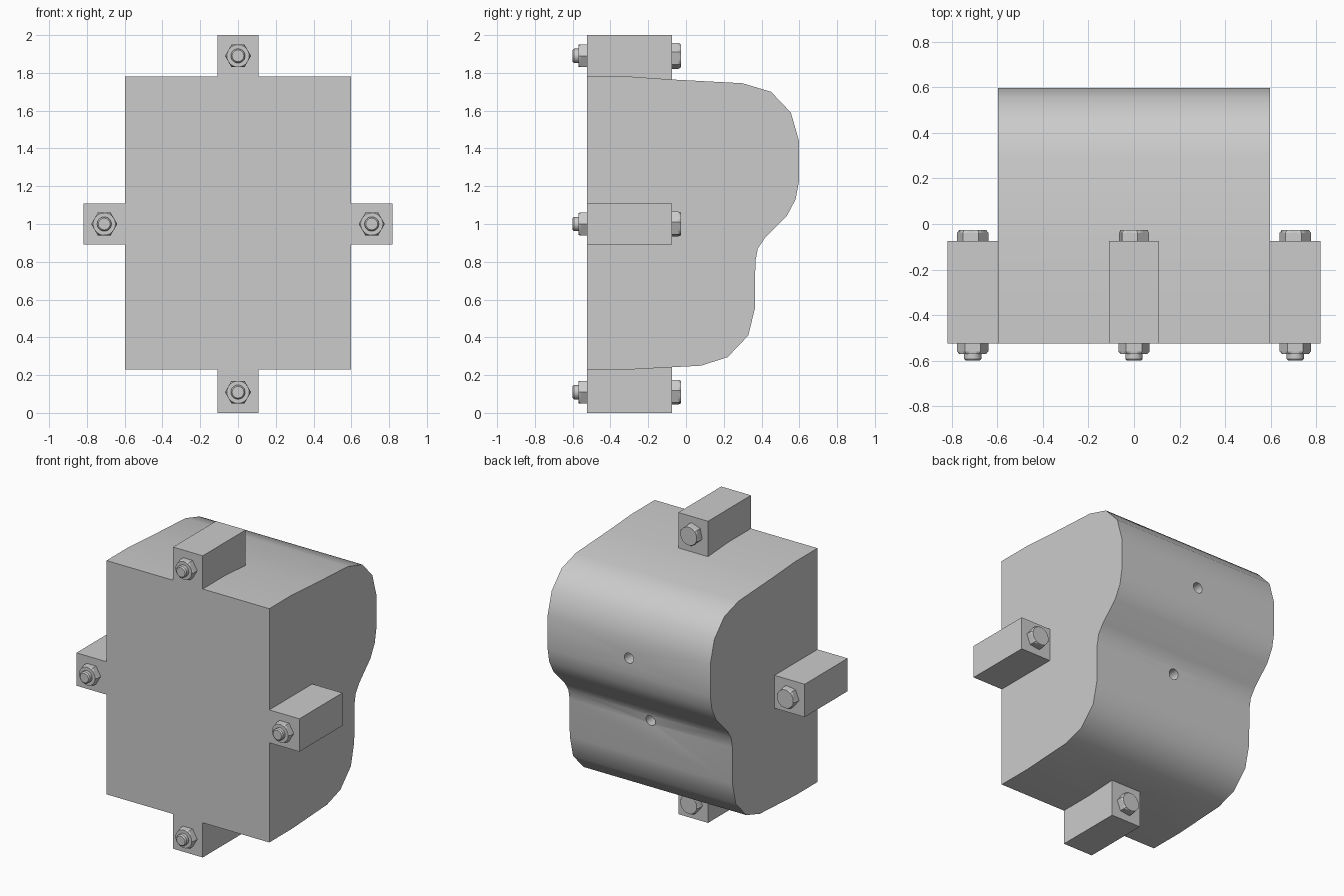
import bpy
import bmesh
from math import sin, cos, pi, radians

cube = bpy.data.objects.get("Cube")
if cube:
    bpy.data.objects.remove(cube, do_unlink=True)

grey = bpy.data.materials.new("Plain grey")
grey.use_nodes = True
grey.diffuse_color = (0.6, 0.6, 0.6, 1)
grey.node_tree.nodes["Principled BSDF"].inputs["Base Color"].default_value = (0.6, 0.6, 0.6, 1)

HALF_WIDTH = 0.597
FRONT, LUG_BACK = -0.525, -0.075


def loft(name, rings):
    """Skin a list of equal-length closed rings and cap both ends."""
    bm = bmesh.new()
    loops = [[bm.verts.new(p) for p in ring] for ring in rings]
    for a, b in zip(loops, loops[1:]):
        for i in range(len(a)):
            j = (i + 1) % len(a)
            bm.faces.new((a[i], a[j], b[j], b[i]))
    bm.faces.new(loops[0])
    bm.faces.new(loops[-1])
    bmesh.ops.recalc_face_normals(bm, faces=bm.faces)
    mesh = bpy.data.meshes.new(name)
    bm.to_mesh(mesh)
    bm.free()
    mesh.materials.append(grey)
    obj = bpy.data.objects.new(name, mesh)
    bpy.context.collection.objects.link(obj)
    return obj


def circle(x, y, z, r, n=24):
    return [(x + r * cos(2 * pi * i / n), y, z + r * sin(2 * pi * i / n)) for i in range(n)]


def hexagon(x, y, z, r, turn):
    """Hexagonal ring with four points per side, to blend into a circle."""
    points = []
    for i in range(24):
        a = 2 * pi * i / 24
        d = r * cos(pi / 6) / cos(a % (pi / 3) - pi / 6)
        points.append((x + d * cos(a + turn), y, z + d * sin(a + turn)))
    return points


def hex_block(name, x, z, y0, y1, r, turn):
    """Hexagonal nut or bolt head with its outer face chamfered to a circle."""
    disc = [(x + r * 0.86 * cos(2 * pi * i / 24 + turn), y1,
             z + r * 0.86 * sin(2 * pi * i / 24 + turn)) for i in range(24)]
    y_mid = y1 - 0.25 * (y1 - y0)
    return loft(name, [hexagon(x, y0, z, r, turn), hexagon(x, y_mid, z, r, turn), disc])


def box(name, x0, x1, y0, y1, z0, z1):
    return loft(name, [[(x, y0, z0), (x, y1, z0), (x, y1, z1), (x, y0, z1)] for x in (x0, x1)])


def activate(obj):
    bpy.ops.object.select_all(action='DESELECT')
    obj.select_set(True)
    bpy.context.view_layer.objects.active = obj


def combine(obj, other, operation):
    mod = obj.modifiers.new("combine", 'BOOLEAN')
    mod.operation, mod.solver, mod.object = operation, 'EXACT', other
    activate(obj)
    bpy.ops.object.modifier_apply(modifier=mod.name)
    bpy.data.objects.remove(other, do_unlink=True)


def smooth(obj, angle):
    activate(obj)
    bpy.ops.object.shade_smooth_by_angle(angle=radians(angle))


# Main body: side profile (y, z) extruded across the width
profile = [(FRONT, 0.23), (-0.29, 0.23), (0.08, 0.25), (0.22, 0.295), (0.33, 0.41),
           (0.365, 0.555), (0.367, 0.80), (0.38, 0.87), (0.42, 0.93), (0.535, 1.045),
           (0.58, 1.13), (0.597, 1.22), (0.598, 1.44), (0.555, 1.59), (0.45, 1.70),
           (0.30, 1.745), (-0.075, 1.765), (-0.29, 1.78), (FRONT, 1.78)]
body = loft("body", [[(x, y, z) for y, z in profile] for x in (-HALF_WIDTH, HALF_WIDTH)])

# Four clamping lugs fused to the body
w = 0.109
for name, x0, x1, z0, z1 in (("top", -w, w, 1.7, 2.0), ("bottom", -w, w, 0.0, 0.3),
                             ("left", 0.5, 0.818, 1 - w, 1 + w),
                             ("right", -0.818, -0.5, 1 - w, 1 + w)):
    combine(body, box(name + "_lug", x0, x1, FRONT, LUG_BACK, z0, z1), 'UNION')

# Two blind holes in the rounded back
for z, y in ((1.32, 0.598), (0.82, 0.37)):
    cutter = loft("hole_cutter", [circle(0, y - 0.3, z, 0.034), circle(0, y + 0.1, z, 0.034)])
    combine(body, cutter, 'DIFFERENCE')
smooth(body, 40)

# Bolt through each lug: head behind, nut and threaded tip in front
for name, x, z, turn in (("top", 0, 1.89, 18), ("bottom", 0, 0.11, 8),
                         ("left", 0.708, 1, 8), ("right", -0.708, 1, 8)):
    hex_block(name + "_bolt_head", x, z, LUG_BACK, -0.027, 0.07, radians(turn))
    hex_block(name + "_nut", x, z, FRONT, -0.57, 0.069, 0)
    tip = loft(name + "_bolt_tip", [circle(x, FRONT, z, 0.038), circle(x, -0.592, z, 0.038),
                                    circle(x, -0.6, z, 0.031)])
    smooth(tip, 30)
